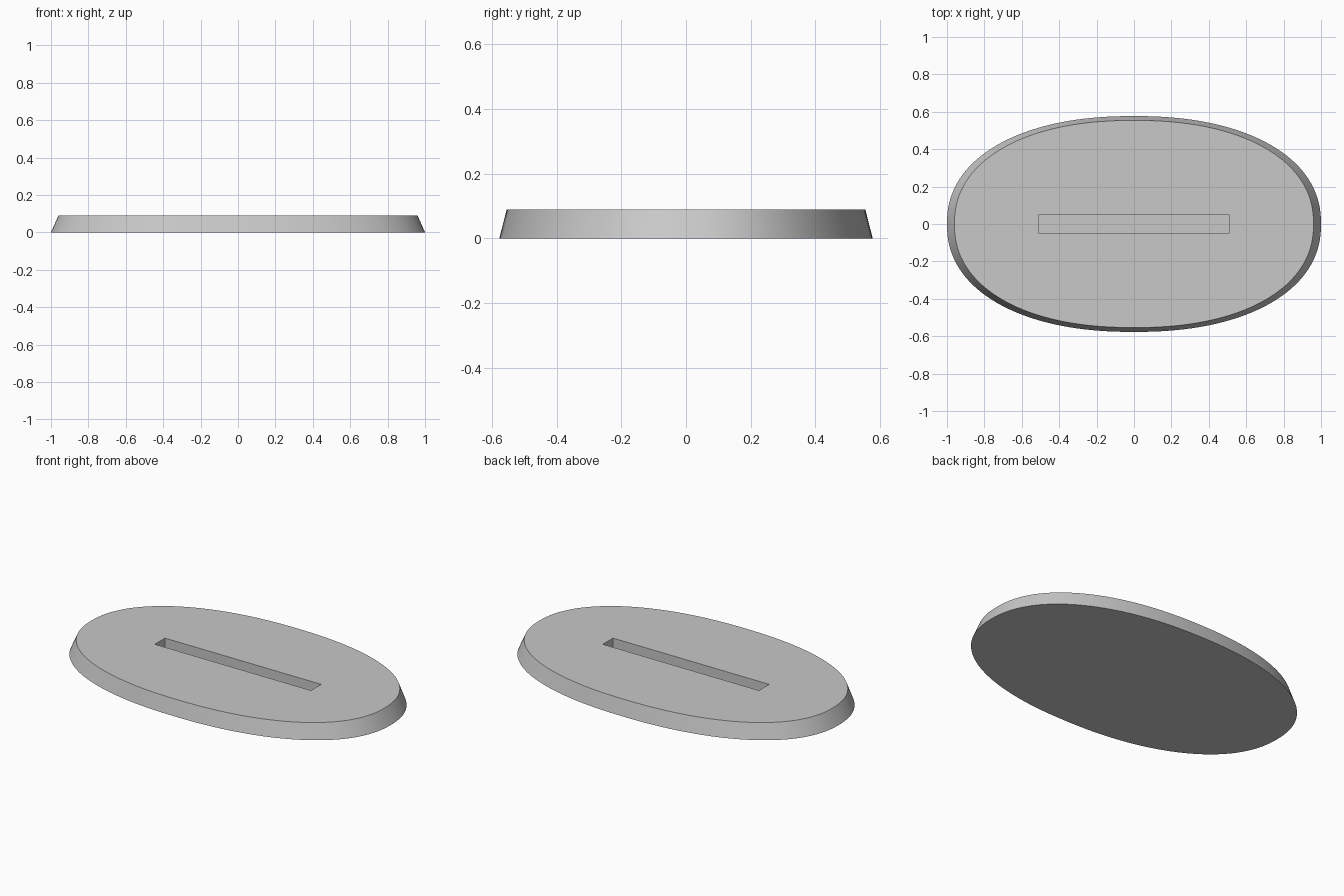
import bpy
import bmesh
from math import cos, sin, pi, radians, copysign

HALF_X, HALF_Y, HEIGHT = 1.0, 0.577, 0.09
TOP_SCALE = 0.96
ROUNDNESS = 2.22      # slightly fuller than an ellipse
SEGMENTS = 160
SLOT_X, SLOT_Y, SLOT_FLOOR = 1.02, 0.095, 0.02

cube = bpy.data.objects.get("Cube")
if cube:
    bpy.data.objects.remove(cube, do_unlink=True)

grey = bpy.data.materials.new("plain grey")
grey.use_nodes = True
colour = (0.58, 0.58, 0.58, 1)
grey.diffuse_color = colour
grey.node_tree.nodes["Principled BSDF"].inputs["Base Color"].default_value = colour


def oval(scale, z):
    """Points of the full oval outline at one height."""
    points = []
    for i in range(SEGMENTS):
        a = 2 * pi * i / SEGMENTS
        c, s = cos(a), sin(a)
        x = copysign(abs(c) ** (2 / ROUNDNESS), c)
        y = copysign(abs(s) ** (2 / ROUNDNESS), s)
        points.append((x * HALF_X * scale, y * HALF_Y * scale, z))
    return points


# Tapered oval base
bm = bmesh.new()
low = [bm.verts.new(p) for p in oval(1, 0)]
high = [bm.verts.new(p) for p in oval(TOP_SCALE, HEIGHT)]
bm.faces.new(list(reversed(low)))
bm.faces.new(high)
for i in range(SEGMENTS):
    j = (i + 1) % SEGMENTS
    bm.faces.new((low[i], low[j], high[j], high[i]))
mesh = bpy.data.meshes.new("oval_base")
bm.to_mesh(mesh)
bm.free()
mesh.materials.append(grey)
base = bpy.data.objects.new("oval_base", mesh)
bpy.context.collection.objects.link(base)

# Box that cuts the slot
cut_top = HEIGHT + 0.1
bpy.ops.mesh.primitive_cube_add(size=1, location=(0, 0, (SLOT_FLOOR + cut_top) / 2))
cutter = bpy.context.object
cutter.name = "slot_cutter"
cutter.scale = (SLOT_X, SLOT_Y, cut_top - SLOT_FLOOR)
cutter.data.materials.append(grey)
cutter.hide_render = True
bpy.context.view_layer.update()

# Cut the slot, then drop the box
slot = base.modifiers.new("slot", "BOOLEAN")
slot.operation = "DIFFERENCE"
slot.solver = "EXACT"
slot.object = cutter
bpy.ops.object.select_all(action="DESELECT")
base.select_set(True)
bpy.context.view_layer.objects.active = base
bpy.ops.object.modifier_apply(modifier=slot.name)
bpy.data.objects.remove(cutter, do_unlink=True)

# Smooth rim, sharp edges
bpy.ops.object.shade_smooth_by_angle(angle=radians(30))
